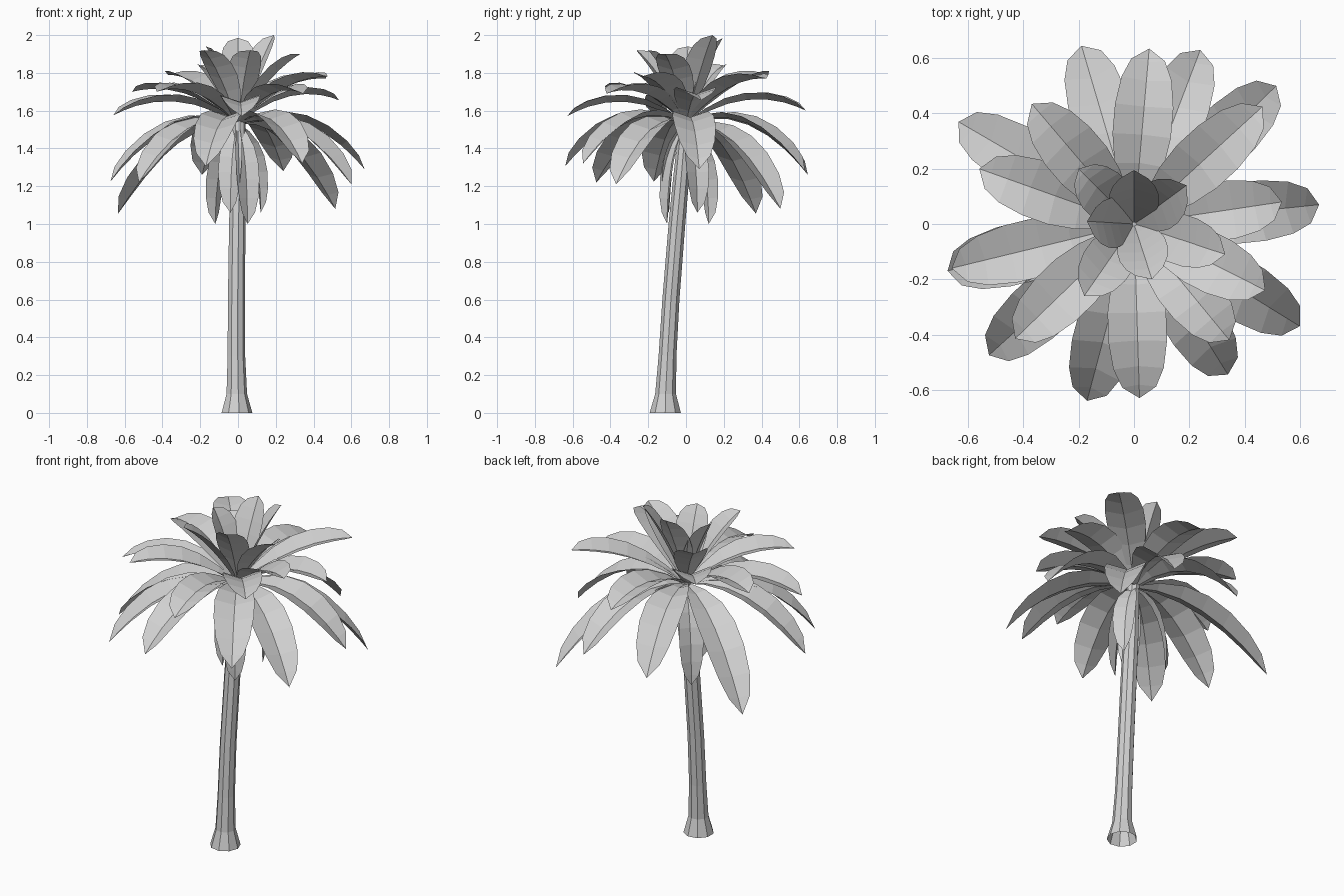
import bpy
import bmesh
import math
from mathutils import Vector

if "Cube" in bpy.data.objects:
    bpy.data.objects.remove(bpy.data.objects["Cube"])

GREY = (0.63, 0.63, 0.63, 1.0)
grey = bpy.data.materials.new("pale_grey")
grey.use_nodes = True
grey.diffuse_color = GREY
grey.node_tree.nodes["Principled BSDF"].inputs["Base Color"].default_value = GREY

CROWN = Vector((0.0, 0.0, 1.53))
FOLD = math.radians(19)
# Position along a frond, and width there as a share of the widest point
OUTLINE = [(0, 0.12), (0.17, 0.5), (0.34, 0.84), (0.5, 1), (0.66, 1),
           (0.81, 0.86), (0.92, 0.58), (1, 0.0)]


def finish(bm, name):
    mesh = bpy.data.meshes.new(name)
    bm.to_mesh(mesh)
    bm.free()
    mesh.materials.append(grey)
    obj = bpy.data.objects.new(name, mesh)
    bpy.context.collection.objects.link(obj)


def add_frond(bm, tip, half_width, reach, lift):
    """Arched leaf, folded along a low midrib."""
    tip = Vector(tip)
    bend = CROWN.lerp(tip, 0.5)
    bend.x, bend.y = tip.x * reach, tip.y * reach
    bend.z += lift
    side = Vector((-tip.y, tip.x, 0)).normalized()
    rows = []
    for t, share in OUTLINE:
        mid = CROWN * (1 - t) ** 2 + bend * 2 * t * (1 - t) + tip * t * t
        tangent = ((bend - CROWN) * (1 - t) + (tip - bend) * t).normalized()
        normal = tangent.cross(side)
        if normal.z < 0 and tangent.z > 0:
            normal.negate()
        w = half_width * share
        rise = normal * w * math.sin(FOLD)
        out = side * w * math.cos(FOLD)
        if share == 0:
            rows.append([bm.verts.new(mid)] * 3)
        else:
            rows.append([bm.verts.new(p) for p in (mid - out + rise, mid, mid + out + rise)])
    for a, b in zip(rows, rows[1:]):
        for i in range(2):
            corners = [a[i], a[i + 1], b[i + 1], b[i]]
            bm.faces.new(list(dict.fromkeys(corners)))


def frond_tier(name, tips, half_width, reach=0.52, lift=None):
    bm = bmesh.new()
    for tip in tips:
        arch = 0.26 - 0.3 * max(0, tip[2] - 1.35) if lift is None else lift
        add_frond(bm, tip, half_width, reach, arch)
    finish(bm, name)


# Trunk: leaning open tube with a flared foot
SIDES = 9
SECTIONS = [(-0.008, -0.11, 0, 0.084), (-0.008, -0.108, 0.1, 0.056),
            (-0.01, -0.098, 0.3, 0.048), (-0.01, -0.08, 0.6, 0.046),
            (-0.005, -0.048, 1.0, 0.045), (0.0, -0.025, 1.25, 0.043),
            (0.005, 0.0, 1.55, 0.035)]
bm = bmesh.new()
rings = []
for cx, cy, cz, r in SECTIONS:
    angles = [math.tau * i / SIDES for i in range(SIDES)]
    rings.append([bm.verts.new((cx + r * math.cos(a), cy + r * math.sin(a), cz)) for a in angles])
for low, high in zip(rings, rings[1:]):
    for i in range(SIDES):
        j = (i + 1) % SIDES
        bm.faces.new((low[i], low[j], high[j], high[i]))
bm.faces.new(rings[-1])
finish(bm, "trunk")

# Drooping outer fronds
frond_tier("lower_fronds", [
    (0.67, 0.07, 1.29), (0.6, -0.37, 1.21), (0.34, -0.545, 1.32),
    (-0.17, -0.64, 1.305), (-0.525, -0.475, 1.22), (-0.675, -0.17, 1.225),
    (-0.635, 0.37, 1.055), (0.515, 0.5, 1.08), (-0.19, 0.645, 1.26),
    (0.24, 0.63, 1.28)], 0.116)

# Arching middle fronds
frond_tier("middle_fronds", [
    (-0.66, -0.16, 1.575), (0.02, -0.63, 1.57), (0.055, 0.635, 1.6),
    (0.535, 0.08, 1.655), (0.465, 0.425, 1.77), (-0.37, 0.435, 1.79),
    (-0.56, 0.2, 1.7), (-0.43, -0.415, 1.7), (0.345, -0.42, 1.69),
    (0.475, -0.24, 1.78)], 0.112)

# Upright inner fronds
frond_tier("upper_fronds", [
    (0.33, -0.11, 1.9), (0.065, -0.2, 1.92), (-0.18, -0.26, 1.92),
    (0.19, 0.14, 2.0), (0.0, 0.195, 1.985), (-0.2, 0.2, 1.84),
    (-0.17, 0.01, 1.94)], 0.096)

# Old fronds hanging against the trunk
frond_tier("hanging_fronds", [
    (-0.12, 0.12, 1.0), (0.05, -0.1, 1.0), (0.12, 0.06, 1.06),
    (-0.04, -0.09, 1.06)], 0.07, reach=1.0, lift=0.12)
